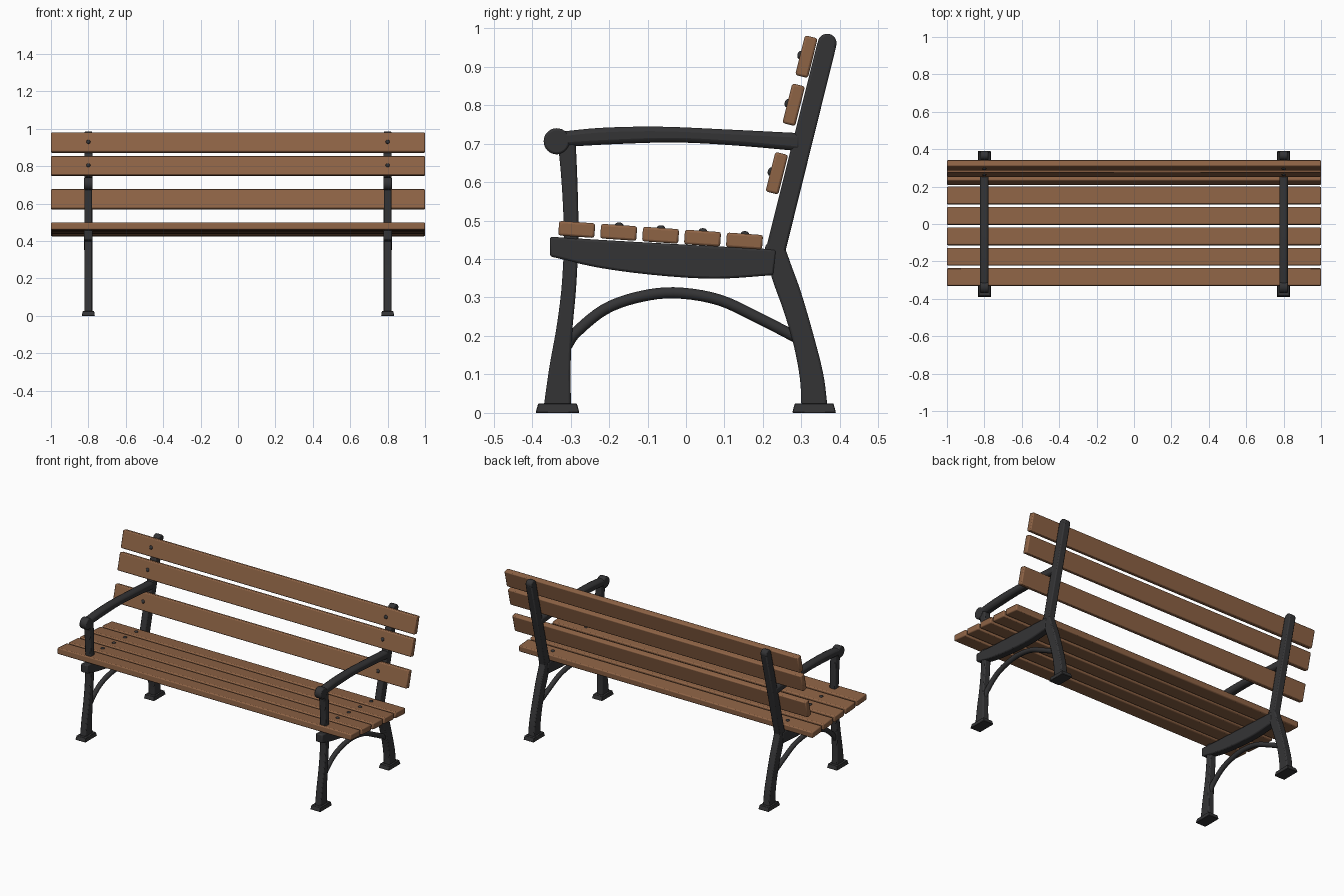
import bpy, bmesh, math
from mathutils import Vector, Matrix

if "Cube" in bpy.data.objects:
    bpy.data.objects.remove(bpy.data.objects["Cube"])

X = 0.8  # distance of each iron frame from the centre


def material(name, rgb):
    m = bpy.data.materials.new(name)
    m.diffuse_color = (*rgb, 1)
    m.use_nodes = True
    m.node_tree.nodes["Principled BSDF"].inputs["Base Color"].default_value = m.diffuse_color
    return m


wood = material("brown wood", (0.27, 0.125, 0.06))
iron = material("dark iron", (0.034, 0.034, 0.036))


def finish(name, bm, mat, bevel=0.0, segments=2, mirror=False):
    bmesh.ops.recalc_face_normals(bm, faces=bm.faces)
    me = bpy.data.meshes.new(name)
    bm.to_mesh(me)
    bm.free()
    me.materials.append(mat)
    ob = bpy.data.objects.new(name, me)
    bpy.context.collection.objects.link(ob)
    if bevel:
        b = ob.modifiers.new("bevel", "BEVEL")
        b.width, b.segments, b.limit_method = bevel, segments, "ANGLE"
        b.angle_limit = math.radians(40)
    if mirror:
        ob.modifiers.new("mirror", "MIRROR")
    bpy.context.view_layer.objects.active = ob
    ob.select_set(True)
    bpy.ops.object.shade_smooth_by_angle(angle=math.radians(35))
    ob.select_set(False)
    return ob


def smooth(pts, n=24):
    """Sample a Catmull-Rom curve through the points."""
    p = [Vector(q) for q in pts]
    if len(p) == 2:
        return p
    p = [2 * p[0] - p[1]] + p + [2 * p[-1] - p[-2]]
    out = []
    for i in range(n + 1):
        t = i / n * (len(p) - 3)
        k = min(int(t), len(p) - 4)
        t -= k
        a, b, c, d = p[k:k + 4]
        out.append(0.5 * (2 * b + (c - a) * t + (2 * a - 5 * b + 4 * c - d) * t * t
                          + (3 * b - a - 3 * c + d) * t ** 3))
    return out


def band(name, edge_a, edge_b, half, bevel=0.006):
    """Flat bar between two (y, z) edge curves, mirrored to both frames."""
    bm = bmesh.new()
    rows = [[bm.verts.new((X + s * half, *q)) for s, q in ((-1, a), (1, a), (1, b), (-1, b))]
            for a, b in zip(smooth(edge_a), smooth(edge_b))]
    for r, q in zip(rows, rows[1:]):
        for i in range(4):
            j = (i + 1) % 4
            bm.faces.new((r[i], r[j], q[j], q[i]))
    bm.faces.new(rows[0])
    bm.faces.new(rows[-1])
    return finish(name, bm, iron, bevel, mirror=True)


def disc(name, y, z, r, half, bevel=0.006):
    bm = bmesh.new()
    bmesh.ops.create_cone(bm, cap_ends=True, segments=32, radius1=r, radius2=r, depth=2 * half,
                          matrix=Matrix.Translation((X, y, z)) @ Matrix.Rotation(math.pi / 2, 4, "Y"))
    return finish(name, bm, iron, bevel, mirror=True)


def slat(name, y, z, wide, thick, tilt, bolt=True):
    """Plank along x; its local +z is the face that carries the bolts."""
    m = Matrix.Translation((0, y, z)) @ Matrix.Rotation(tilt, 4, "X")
    bm = bmesh.new()
    bmesh.ops.create_cube(bm, size=1, matrix=m @ Matrix.Diagonal((2, wide, thick, 1)))
    finish(name, bm, wood, 0.006)
    if bolt:
        bm = bmesh.new()
        bmesh.ops.create_uvsphere(bm, u_segments=16, v_segments=8, radius=1,
                                  matrix=Matrix.Translation((X, 0, 0)) @ m
                                  @ Matrix.Translation((0, 0, thick / 2))
                                  @ Matrix.Diagonal((0.011, 0.011, 0.007, 1)))
        finish(name + "_bolts", bm, iron, mirror=True)


# Seat slats
for i in range(5):
    slat(f"seat_slat_{i + 1}", -0.284 + 0.109 * i, 0.477 - 0.0076 * i,
         0.094, 0.038, math.radians(-4), bolt=i > 0)

# Backrest slats
for i, (y, z) in enumerate(((0.236, 0.623), (0.28, 0.801), (0.313, 0.926))):
    slat(f"back_slat_{i + 1}", y, z, 0.106, 0.034, math.radians(76))

# Front leg and arm post
band("front_leg", [(-0.37, 0.015), (-0.355, 0.12), (-0.337, 0.22), (-0.324, 0.32), (-0.317, 0.43)],
     [(-0.299, 0.015), (-0.3, 0.12), (-0.295, 0.22), (-0.286, 0.32), (-0.28, 0.43)], 0.02)
band("arm_post", [(-0.317, 0.42), (-0.319, 0.52), (-0.325, 0.62), (-0.334, 0.71)],
     [(-0.28, 0.42), (-0.28, 0.52), (-0.283, 0.62), (-0.287, 0.71)], 0.02)

# Back leg and upright
band("back_leg", [(0.3, 0.015), (0.296, 0.09), (0.279, 0.18), (0.252, 0.27), (0.222, 0.355), (0.207, 0.43)],
     [(0.368, 0.015), (0.357, 0.1), (0.332, 0.2), (0.3, 0.31), (0.275, 0.38), (0.257, 0.43)], 0.021)
band("back_upright", [(0.205, 0.415), (0.343, 0.967)], [(0.256, 0.41), (0.391, 0.955)], 0.021)
disc("upright_top", 0.367, 0.961, 0.0245, 0.021)
disc("upright_joint", 0.231, 0.424, 0.026, 0.021)

# Seat rail
band("seat_rail", [(-0.354, 0.458), (-0.21, 0.449), (-0.066, 0.441), (0.078, 0.433), (0.235, 0.425)],
     [(-0.354, 0.407), (-0.224, 0.377), (-0.068, 0.357), (0.08, 0.349), (0.228, 0.358)], 0.023)

# Armrest with rounded front scroll
band("armrest", [(-0.335, 0.73), (-0.22, 0.741), (-0.07, 0.744), (0.1, 0.737), (0.3, 0.727)],
     [(-0.335, 0.69), (-0.2, 0.698), (-0.03, 0.703), (0.13, 0.695), (0.3, 0.68)], 0.023, 0.012)
disc("armrest_scroll", -0.336, 0.706, 0.034, 0.023)

# Arched brace between the legs
path = smooth([(-0.31, 0.175), (-0.285, 0.21), (-0.21, 0.27), (-0.12, 0.302), (-0.026, 0.312),
               (0.085, 0.294), (0.19, 0.246), (0.285, 0.197)], 32)
bm = bmesh.new()
rings = []
for i, p in enumerate(path):
    t = (path[min(i + 1, 32)] - path[max(i - 1, 0)]).normalized()
    rings.append([bm.verts.new((X + 0.0145 * math.cos(a), p.x - t.y * 0.0145 * math.sin(a),
                                p.y + t.x * 0.0145 * math.sin(a)))
                  for a in (k * math.tau / 16 for k in range(16))])
for r, q in zip(rings, rings[1:]):
    for k in range(16):
        bm.faces.new((r[k], r[k - 1], q[k - 1], q[k]))
bm.faces.new(rings[0])
bm.faces.new(rings[-1])
finish("arched_brace", bm, iron, mirror=True)

# Feet: tapered pads
for name, y in (("front_foot", -0.334), ("back_foot", 0.333)):
    bm = bmesh.new()
    bmesh.ops.create_cube(bm, size=1, matrix=Matrix.Translation((X, y, 0.0125))
                          @ Matrix.Diagonal((0.07, 0.114, 0.025, 1)))
    for v in bm.verts:
        if v.co.z > 0.01:
            v.co.x = X + (v.co.x - X) * 0.88
            v.co.y = y + (v.co.y - y) * 0.88
    finish(name, bm, iron, 0.002, 1, mirror=True)
